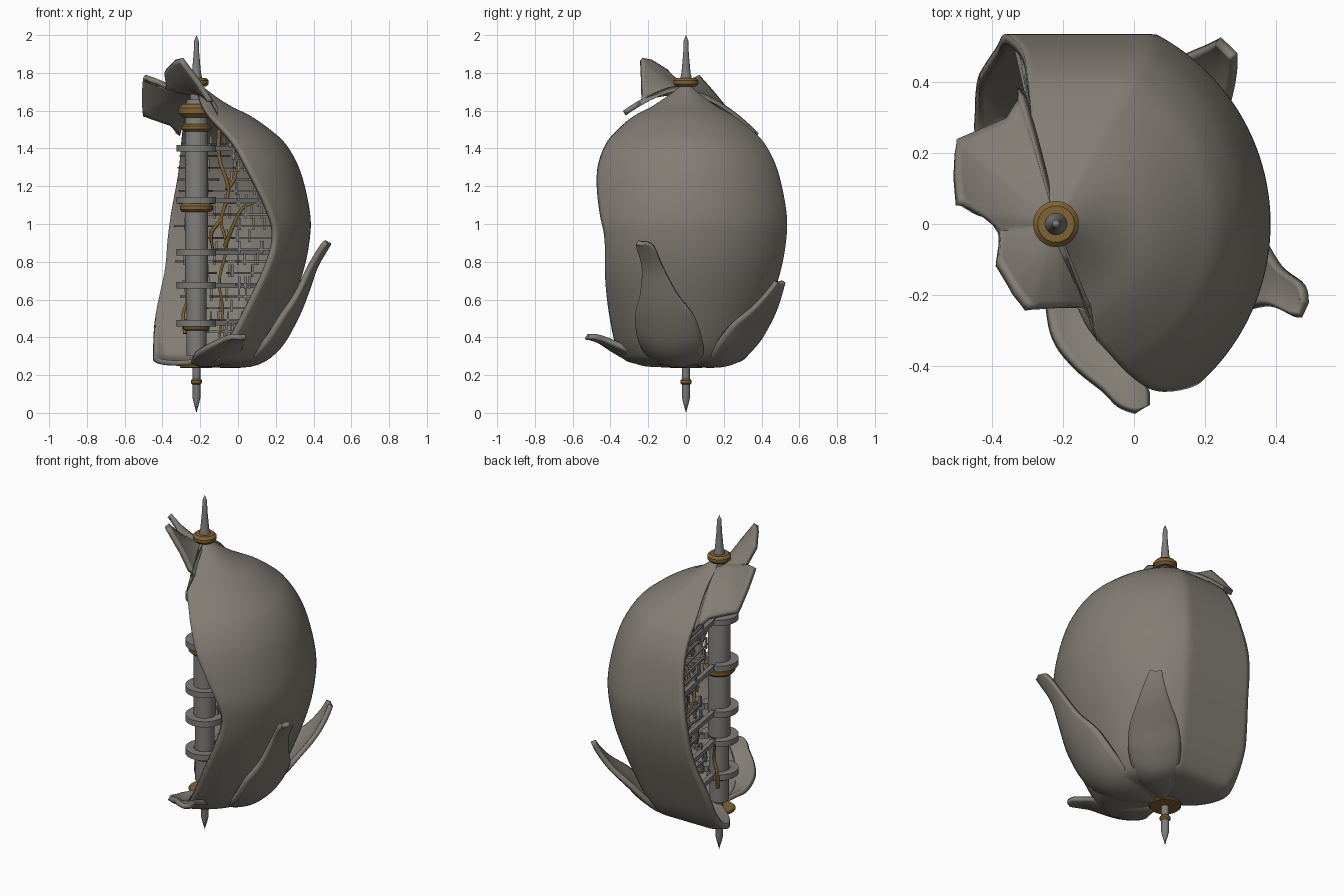
import bpy, bmesh, math, random
from mathutils import Vector

if "Cube" in bpy.data.objects:
    bpy.data.objects.remove(bpy.data.objects["Cube"])

random.seed(4)
AX = -0.22  # x of the central column


def material(name, col):
    m = bpy.data.materials.new(name)
    m.diffuse_color = (*col, 1)
    m.use_nodes = True
    m.node_tree.nodes["Principled BSDF"].inputs["Base Color"].default_value = m.diffuse_color
    return m


STONE = material("warm grey shell", (0.225, 0.205, 0.175))
METAL = material("neutral grey metal", (0.21, 0.205, 0.195))
GOLD = material("dark brass", (0.22, 0.125, 0.035))


def finish(ob, mat, angle=40):
    ob.data.materials.clear()
    ob.data.materials.append(mat)
    bpy.ops.object.select_all(action='DESELECT')
    ob.select_set(True)
    bpy.context.view_layer.objects.active = ob
    bpy.ops.object.shade_smooth_by_angle(angle=math.radians(angle))
    return ob


def make(name, verts, faces, mat, angle=40):
    me = bpy.data.meshes.new(name)
    me.from_pydata(verts, [], faces)
    ob = bpy.data.objects.new(name, me)
    bpy.context.collection.objects.link(ob)
    return finish(ob, mat, angle)


def sheet(name, rows, thick, offset, mat):
    """Curved sheet from a grid of points, given thickness."""
    n = len(rows[0])
    faces = [(i*n+j, i*n+j+1, (i+1)*n+j+1, (i+1)*n+j)
             for i in range(len(rows)-1) for j in range(n-1)]
    ob = make(name, [p for r in rows for p in r], faces, mat, 50)
    s = ob.modifiers.new("thickness", 'SOLIDIFY')
    s.thickness, s.offset = thick, offset
    return ob


def spline(keys, t):
    """Catmull-Rom through tuples, t in 0..1"""
    f = t*(len(keys)-1)
    i = min(int(f), len(keys)-2)
    f -= i
    p = [Vector(keys[max(0, min(len(keys)-1, i+k))]) for k in (-1, 0, 1, 2)]
    return 0.5*(2*p[1] + (p[2]-p[0])*f + (2*p[0]-5*p[1]+4*p[2]-p[3])*f*f
                + (3*p[1]-p[0]-3*p[2]+p[3])*f**3)


def polar(deg, r, z):
    a = math.radians(deg)
    return (AX + r*math.cos(a), r*math.sin(a), z)


def lathe(name, prof, mat, n=32, a0=0, a1=360):
    """Closed (r, z) profile turned about the column axis."""
    full = a1-a0 == 360
    cols = n if full else n+1
    k = len(prof)
    verts = [polar(a0+(a1-a0)*j/n, r, z) for j in range(cols) for r, z in prof]
    faces = [(j*k+i, (j+1) % cols*k+i, (j+1) % cols*k+(i+1) % k, j*k+(i+1) % k)
             for j in range(n) for i in range(k)]
    if not full:
        faces += [tuple(range(k))[::-1], tuple(range((cols-1)*k, cols*k))]
    ob = make(name, verts, faces, mat, 35)
    bm = bmesh.new()
    bm.from_mesh(ob.data)
    bmesh.ops.remove_doubles(bm, verts=bm.verts, dist=1e-5)
    bmesh.ops.recalc_face_normals(bm, faces=bm.faces)
    bm.to_mesh(ob.data)
    bm.free()
    return ob


def collar(name, r, z, h, mat=GOLD):
    b = h*0.3
    lathe(name, [(0.01, z-h/2), (r-b, z-h/2), (r, z-h/2+b), (r, z+h/2-b),
                 (r-b, z+h/2), (0.01, z+h/2)], mat)


def bars(name, segs, w, mat):
    """Many thin square bars in one mesh."""
    v, f = [], []
    for a, b in segs:
        a, b = Vector(a), Vector(b)
        d = (b-a).normalized()
        s = d.cross((0, 0, 1) if abs(d.z) < .9 else (1, 0, 0)).normalized()*w
        u = s.cross(d)
        k = len(v)
        v += [p+q for p in (a, b) for q in (s+u, u-s, -s-u, s-u)]
        f += [tuple(k+i for i in q) for q in ((0, 1, 2, 3), (7, 6, 5, 4), (0, 4, 5, 1),
                                              (1, 5, 6, 2), (2, 6, 7, 3), (3, 7, 4, 0))]
    make(name, v, f, mat, 30)


# Egg shell: height, radius, front edge angle, back edge angle
EGG = [(.255, .02, -85, 145), (.25, .16, -80, 143), (.27, .32, -72, 134), (.33, .39, -68, 126),
       (.47, .46, -60, 119), (.73, .56, -50, 109), (.92, .6, -46, 106), (1.07, .6, -50, 104),
       (1.28, .55, -59, 101), (1.42, .475, -64, 101), (1.5, .39, -68, 102),
       (1.57, .29, -74, 104), (1.62, .19, -77, 105), (1.67, .11, -80, 105), (1.73, .03, -80, 105)]


def egg_point(deg, r, z):
    s = math.sin(math.radians(deg))
    return polar(deg, r*(min(1, .885/s) if s > .5 else 1), z)


rows = []
for i in range(71):
    z, r, t0, t1 = spline([tuple(k) for k in EGG], i/70)
    rows.append([egg_point(t0+(t1-t0)*j/60, r, z) for j in range(61)])
sheet("egg_shell", rows, .028, -1, STONE)

# Torn top with two raised flaps
RIM = [(-.33, .385, 1.48), (-.33, .35, 1.5), (-.36, .3, 1.54), (-.5, .24, 1.59), (-.5, .15, 1.7),
       (-.49, .07, 1.79), (-.43, .03, 1.77), (-.375, -.02, 1.74), (-.38, -.1, 1.82),
       (-.33, -.18, 1.87), (-.29, -.23, 1.88), (-.2, -.23, 1.76), (-.12, -.235, 1.63),
       (-.11, -.32, 1.575)]
rim = [Vector(RIM[i]).lerp(Vector(RIM[i+1]), k/4) for i in range(len(RIM)-1) for k in range(4)]
rim.append(Vector(RIM[-1]))
rows = []
for i in range(17):
    s = 1-i/16*.93
    rows.append([(AX+(p.x-AX)*s, p.y*s, 1.71+(p.z-1.71)*s**1.7) for p in rim])
sheet("torn_top_flaps", rows, .028, -1, STONE)


# Petals at the foot: (radius, height, half width) along the spine
def petal(name, deg0, deg1, keys):
    rows = []
    for i in range(31):
        r, z, w = spline(keys, i/30)
        d = deg0+(deg1-deg0)*i/30
        rows.append([polar(d+math.degrees(w*u/6/max(r, .2)), r, z+.03*(u/6)**2*w/.15)
                     for u in range(-6, 7)])
    sheet(name, rows, .028, 0, STONE)


petal("right_petal", -8, -19, [(.08, .255, .06), (.3, .26, .13), (.43, .34, .17), (.52, .48, .16),
                               (.58, .61, .1), (.64, .76, .055), (.71, .87, .045), (.735, .9, .02)])
petal("back_petal", 40, 46, [(.08, .255, .06), (.3, .26, .11), (.42, .34, .14), (.51, .44, .13),
                             (.6, .54, .085), (.66, .63, .05), (.69, .69, .03)])
petal("front_petal", -72, -65, [(.08, .255, .06), (.22, .26, .1), (.32, .29, .12), (.4, .33, .1),
                                (.48, .375, .06), (.54, .395, .045), (.575, .4, .02)])

# Central column and its two spikes
lathe("column", [(.01, .3), (.052, .3), (.052, .68), (.06, .69), (.06, 1.62), (.05, 1.66),
                 (.01, 1.66)], METAL)
lathe("lower_spike", [(0, .32), (.021, .32), (.021, .08), (.014, .05), (0, 0)], METAL, 20)
lathe("upper_spike", [(0, 1.62), (.035, 1.64), (.034, 1.76), (.024, 1.8), (.015, 1.9),
                      (.012, 1.97), (0, 2)], METAL, 20)

# Brass collars
for name, r, z, h in [("top_collar", .065, 1.75, .045), ("upper_collar", .095, 1.6, .07),
                      ("upper_ring", .08, 1.51, .04), ("middle_collar", .088, 1.085, .045),
                      ("lower_ring", .07, .45, .03), ("foot_disc", .088, .247, .018),
                      ("foot_ring", .03, .165, .03)]:
    collar(name, r, z, h)

# Grey clamps around the column with arms to the shell wall
for z in (1.4, 1.125, .85, .675, .475):
    h = .017
    lathe("clamp", [(.06, z-h), (.105, z-h), (.105, z+h), (.06, z+h)], METAL, 32, 110, 390)


def wall(z):
    for a, b in zip(EGG[1:], EGG[2:]):
        if a[0] <= z <= b[0]:
            return a[1]+(b[1]-a[1])*(z-a[0])/(b[0]-a[0])
    return .3


arms = []
for z in (1.4, 1.125, .85, .675, .475):
    for d in (30, 100):
        arms.append((polar(d, .08, z), egg_point(d, wall(z)-.02, z)))
bars("clamp_arms", arms, .013, METAL)

# Lattice of spars, posts and braces inside the shell
spars, posts = [], []
for i in range(17):
    z = .43+i*.062
    R = wall(z)-.03
    for d in (-22, 2, 26, 50, 74, 96):
        d += random.uniform(-7, 7)
        r0 = R*random.uniform(.35, .65)
        spars.append((egg_point(d, r0, z), egg_point(d, R, z)))
        posts.append((egg_point(d, r0+.02, z-.02), egg_point(d, r0+.02, z+.045)))
    hoop = [egg_point(d, R*.8, z) for d in range(-24, 100, 12)]
    if i % 2 == 0:
        spars += list(zip(hoop, hoop[1:]))
bars("inner_spars", spars, .005, METAL)
bars("inner_posts", posts, .006, METAL)

# Brass veins branching behind the column
VEINS = [[(-.1, .1, 1.5), (-.1, .1, 1.35), (-.05, .1, 1.18), (-.09, .1, 1.02), (-.06, .1, .88),
          (-.1, .1, .7), (-.08, .1, .55), (-.1, .1, .4)],
         [(-.07, .1, .88), (-.03, .06, .98), (.02, .05, 1.08), (.08, .05, 1.11)],
         [(-.06, .1, 1.18), (-.02, .12, 1.24), (.0, .14, 1.33)],
         [(-.09, .1, 1.02), (-.14, .12, .95), (-.13, .15, .85)],
         [(-.28, .1, .42), (-.29, .12, .52), (-.27, .12, .6), (-.29, .14, .7)]]
cu = bpy.data.curves.new("brass_veins", 'CURVE')
cu.dimensions, cu.bevel_depth, cu.bevel_resolution = '3D', .011, 1
for pts in VEINS:
    sp = cu.splines.new('POLY')
    path = [spline(pts, k/24) for k in range(25)]
    sp.points.add(24)
    for k, p in enumerate(path):
        sp.points[k].co = (*p, 1)
        sp.points[k].radius = 1.1-.5*k/24
cu.materials.append(GOLD)
cu.use_fill_caps = True
bpy.context.collection.objects.link(bpy.data.objects.new("brass_veins", cu))
